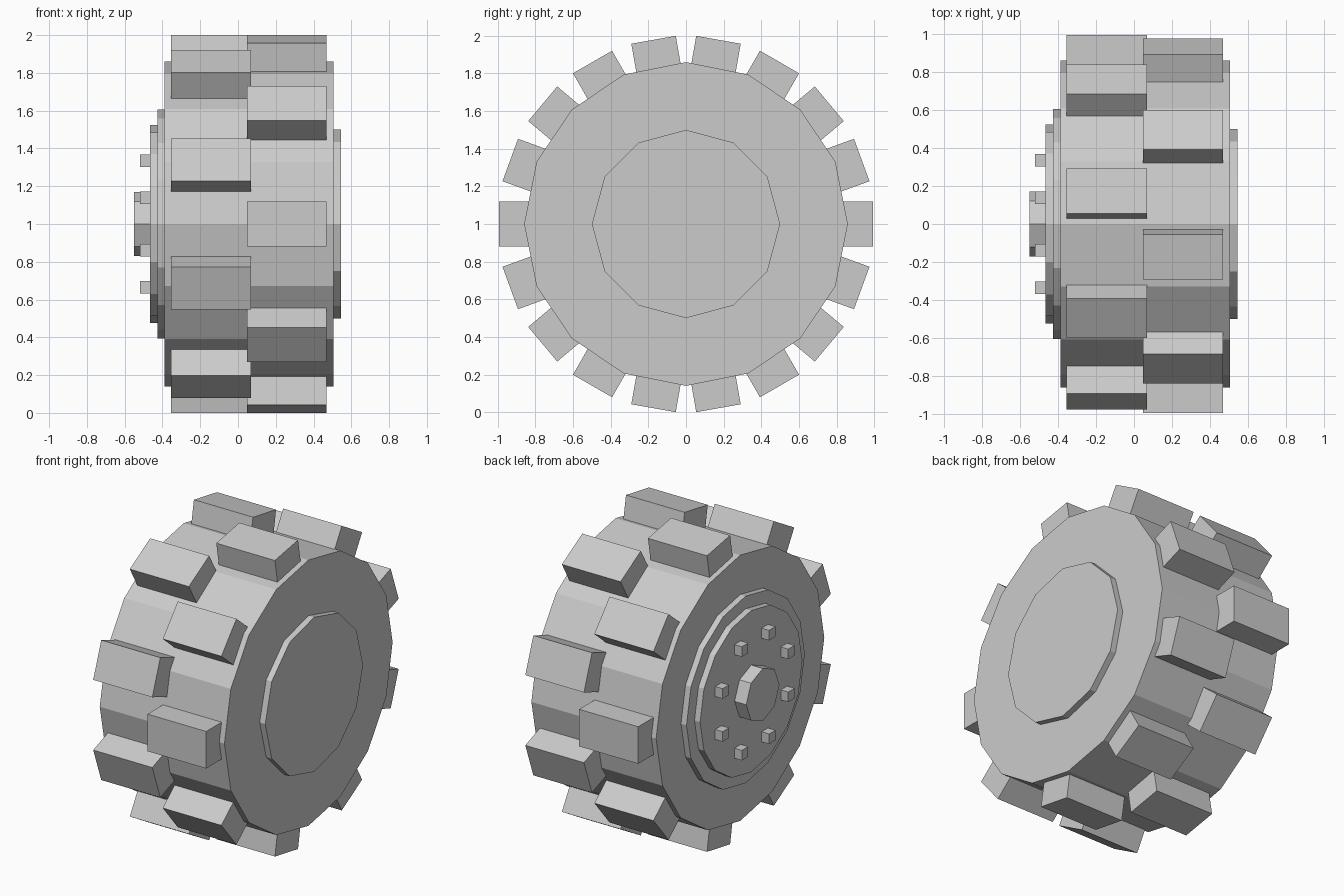
import bpy
import bmesh
from math import radians, sin, cos
from mathutils import Matrix, Vector

default_cube = bpy.data.objects.get("Cube")
if default_cube:
    bpy.data.objects.remove(default_cube, do_unlink=True)

# Single flat colour
grey = bpy.data.materials.new("plain_grey")
grey.use_nodes = True
grey.diffuse_color = (0.6, 0.6, 0.6, 1)
grey.node_tree.nodes["Principled BSDF"].inputs["Base Color"].default_value = grey.diffuse_color

AXLE_Z = 1.0


def finish(name, bm):
    bmesh.ops.recalc_face_normals(bm, faces=bm.faces)
    mesh = bpy.data.meshes.new(name)
    bm.to_mesh(mesh)
    bm.free()
    mesh.materials.append(grey)
    obj = bpy.data.objects.new(name, mesh)
    obj.location.z = AXLE_Z
    bpy.context.collection.objects.link(obj)
    return obj


def disc(name, x0, x1, radius, sides):
    """Faceted cylinder along x with a corner pointing straight up."""
    bm = bmesh.new()
    ring = []
    for i in range(sides):
        a = radians(360 * i / sides)
        ring.append(bm.verts.new((x0, radius * sin(a), radius * cos(a))))
    face = bm.faces.new(ring)
    result = bmesh.ops.extrude_face_region(bm, geom=[face], use_keep_orig=True)
    moved = [v for v in result["geom"] if isinstance(v, bmesh.types.BMVert)]
    bmesh.ops.translate(bm, verts=moved, vec=(x1 - x0, 0, 0))
    return finish(name, bm)


def add_box(bm, size, centre, turn=0):
    """Box placed at centre, then turned about the axle."""
    matrix = (Matrix.Rotation(turn, 4, 'X') @ Matrix.Translation(centre)
              @ Matrix.Diagonal((*size, 1)))
    bmesh.ops.create_cube(bm, size=1, matrix=matrix)


def tread_row(name, x0, x1, start):
    """Nine blocks around the tyre."""
    bm = bmesh.new()
    inner, outer, width = 0.78, 0.994, 0.24
    for i in range(9):
        add_box(bm, (x1 - x0, outer - inner, width),
                ((x0 + x1) / 2, (inner + outer) / 2, 0),
                radians(start + 40 * i))
    return finish(name, bm)


# Tyre body and the plates on both sides
disc("tyre", -0.388, 0.505, 0.86, 16)
disc("inner_plate", 0.50, 0.545, 0.5, 12)
disc("rim_outer_step", -0.427, -0.38, 0.605, 16)
disc("rim_inner_step", -0.467, -0.42, 0.523, 16)
disc("hub_cap", -0.55, -0.46, 0.17, 8)

# Two staggered rows of tread blocks
tread_row("right_tread_blocks", -0.354, 0.069, 0)
tread_row("left_tread_blocks", 0.048, 0.468, 20)

# Wheel bolts around the hub
bolts = bmesh.new()
for k in range(8):
    a = radians(22.5 + 45 * k)
    add_box(bolts, (0.06, 0.065, 0.065),
            Vector((-0.49, 0.363 * cos(a), 0.363 * sin(a))))
finish("wheel_bolts", bolts)
